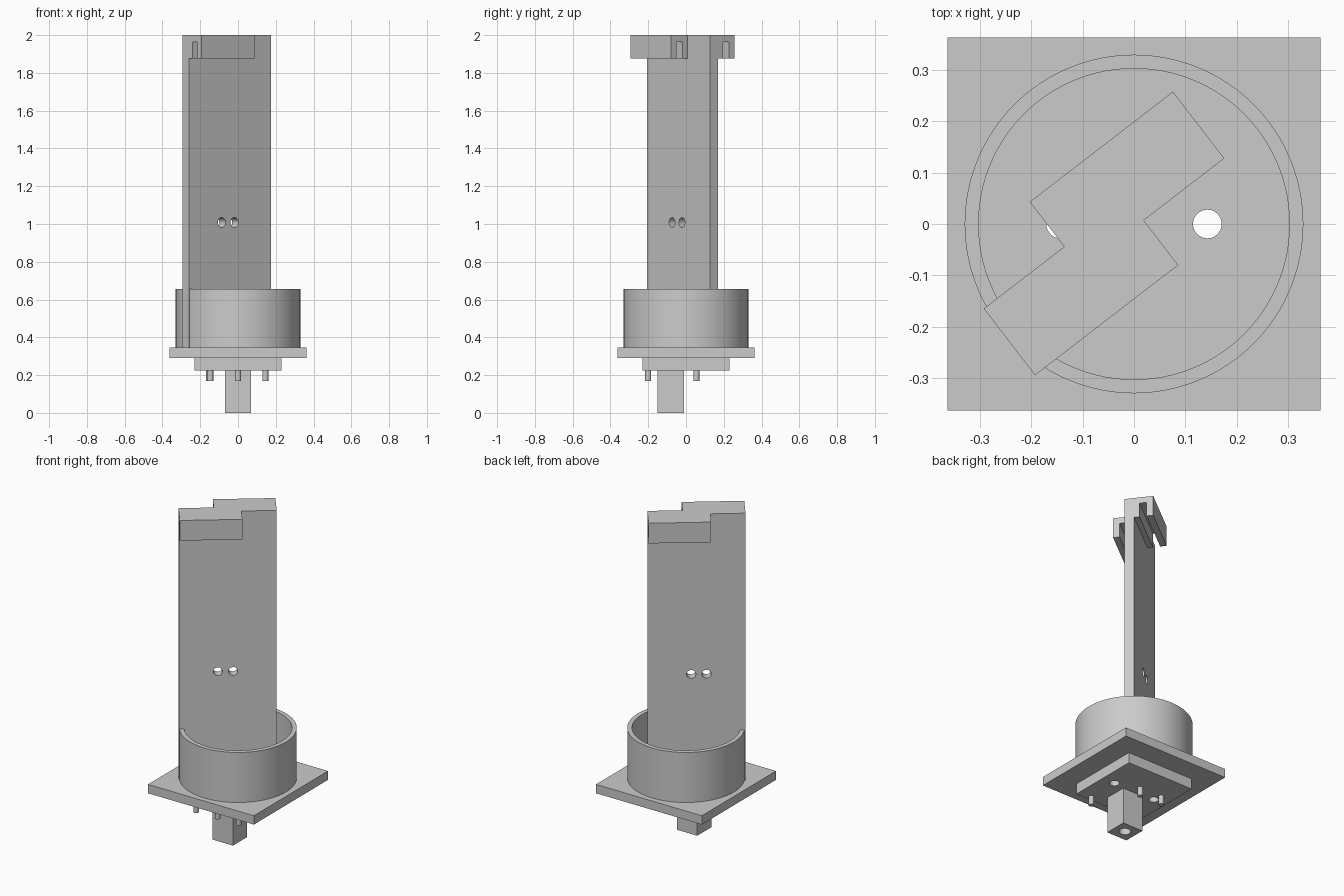
import bpy
import bmesh
import math
from mathutils import Matrix, Vector

cube = bpy.data.objects.get("Cube")
if cube:
    bpy.data.objects.remove(cube)

grey = bpy.data.materials.new("plain grey")
grey.use_nodes = True
grey.diffuse_color = (0.6, 0.6, 0.6, 1)
grey.node_tree.nodes["Principled BSDF"].inputs["Base Color"].default_value = (0.6, 0.6, 0.6, 1)

# Frame of the turned column: local x along its width, local y through it
TURN = math.atan2(0.61, 0.792)
COLUMN = Matrix.Translation((-0.0585, -0.0185, 0)) @ Matrix.Rotation(TURN, 4, "Z")


def finish(name, bm, matrix=Matrix(), smooth=False):
    bmesh.ops.recalc_face_normals(bm, faces=bm.faces)
    mesh = bpy.data.meshes.new(name)
    bm.to_mesh(mesh)
    bm.free()
    mesh.transform(matrix)
    mesh.materials.append(grey)
    obj = bpy.data.objects.new(name, mesh)
    bpy.context.collection.objects.link(obj)
    if smooth:
        shade(obj)
    return obj


def shade(obj):
    bpy.ops.object.select_all(action="DESELECT")
    obj.select_set(True)
    bpy.context.view_layer.objects.active = obj
    bpy.ops.object.shade_smooth_by_angle(angle=math.radians(30))


def box(name, low, high, matrix=Matrix()):
    low, high = Vector(low), Vector(high)
    bm = bmesh.new()
    bmesh.ops.create_cube(bm, size=1)
    bmesh.ops.scale(bm, vec=high - low, verts=bm.verts)
    bmesh.ops.translate(bm, vec=(low + high) / 2, verts=bm.verts)
    return finish(name, bm, matrix)


def rod(name, radius, start, end, matrix=Matrix(), sides=32):
    start, end = Vector(start), Vector(end)
    bm = bmesh.new()
    bmesh.ops.create_cone(bm, cap_ends=True, segments=sides, radius1=radius,
                          radius2=radius, depth=(end - start).length)
    place = Matrix.Translation((start + end) / 2) @ (end - start).to_track_quat("Z", "Y").to_matrix().to_4x4()
    return finish(name, bm, matrix @ place, smooth=True)


def cut(obj, cutters):
    bpy.context.view_layer.objects.active = obj
    for cutter in cutters:
        cutter.hide_render = True
        mod = obj.modifiers.new("hole", "BOOLEAN")
        mod.operation = "DIFFERENCE"
        mod.solver = "EXACT"
        mod.object = cutter
        bpy.ops.object.modifier_apply(modifier=mod.name)
        bpy.data.objects.remove(cutter)
    shade(obj)


# Stepped base with two through holes
base = box("base_plate", (-0.363, -0.363, 0.29), (0.363, 0.363, 0.345))
lower = box("lower_plate", (-0.23, -0.23, 0.225), (0.23, 0.23, 0.29))
for plate in (base, lower):
    cut(plate, [rod("cutter", 0.028, (x, 0, 0.1), (x, 0, 0.5)) for x in (-0.143, 0.143)])

# Square post with a bore in its underside
post = box("post", (-0.07, -0.15, 0), (0.07, -0.01, 0.225))
cut(post, [rod("cutter", 0.034, (0, -0.08, -0.1), (0, -0.08, 0.2))])

# Pins under the base: three in front, two behind
for i, (x, y) in enumerate([(-0.147, -0.2), (0, -0.2), (0.145, -0.2), (-0.153, 0.055), (0, 0.055)]):
    rod(f"pin_{i + 1}", 0.016, (x, y, 0.17), (x, y, 0.225), sides=16)

# Open cup, spun from its wall section
bm = bmesh.new()
section = [bm.verts.new((r, 0, z)) for r, z in
           [(0.303, 0.345), (0.33, 0.345), (0.33, 0.655), (0.303, 0.655)]]
edges = [bm.edges.new((section[i], section[(i + 1) % 4])) for i in range(4)]
bmesh.ops.spin(bm, geom=section + edges, cent=(0, 0, 0), axis=(0, 0, 1),
               angle=math.tau, steps=96, use_merge=True)
bmesh.ops.remove_doubles(bm, verts=bm.verts, dist=0.0001)
finish("cup", bm, smooth=True)

# Flat upright column with a pair of holes
column = box("column", (-0.275, -0.027, 0.345), (0.275, 0.027, 2), COLUMN)
cut(column, [rod("cutter", 0.026, (u, -0.2, 1.008), (u, 0.2, 1.008), COLUMN) for u in (-0.056, 0.03)])

# Slotted clips at the top, one on each face, turned half a turn from each other
clip_section = [(-0.027, 1.875), (-0.058, 1.875), (-0.058, 1.963), (-0.1, 1.963),
                (-0.1, 1.875), (-0.137, 1.875), (-0.137, 2), (-0.027, 2)]
for name, angle in (("front_clip", 0), ("back_clip", math.pi)):
    bm = bmesh.new()
    face = bm.faces.new([bm.verts.new((-0.275, v, z)) for v, z in clip_section])
    made = bmesh.ops.extrude_face_region(bm, geom=[face], use_keep_orig=True)["geom"]
    bmesh.ops.translate(bm, vec=(0.352, 0, 0),
                        verts=[g for g in made if isinstance(g, bmesh.types.BMVert)])
    finish(name, bm, COLUMN @ Matrix.Rotation(angle, 4, "Z"))
